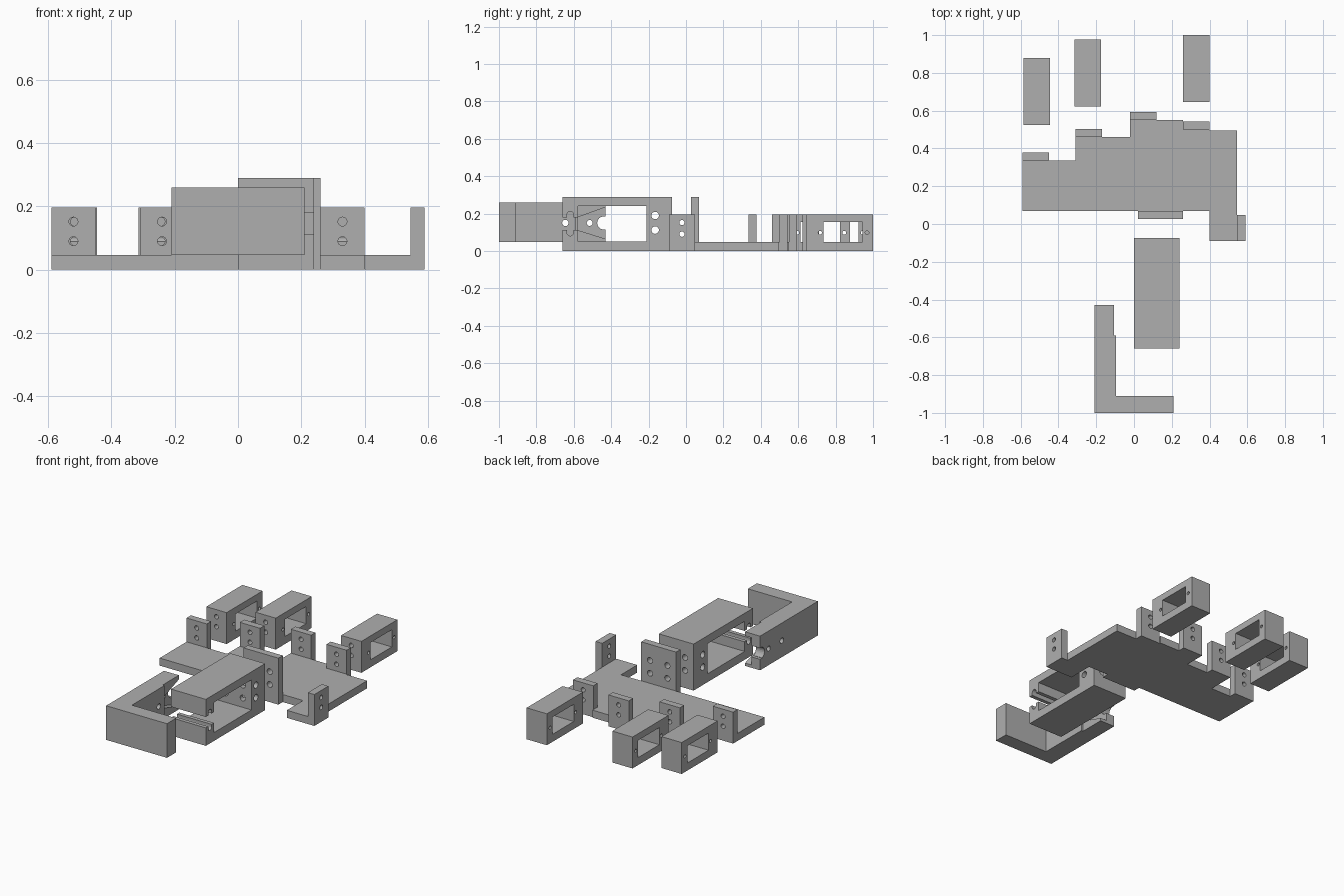
import bpy, bmesh
from mathutils import Matrix

if "Cube" in bpy.data.objects:
    bpy.data.objects.remove(bpy.data.objects["Cube"], do_unlink=True)

grey = bpy.data.materials.new("plain grey")
grey.use_nodes = True
colour = (0.43, 0.43, 0.43, 1)
grey.diffuse_color = colour
grey.node_tree.nodes["Principled BSDF"].inputs["Base Color"].default_value = colour


def finish(bm, name):
    bmesh.ops.recalc_face_normals(bm, faces=bm.faces[:])
    mesh = bpy.data.meshes.new(name)
    bm.to_mesh(mesh)
    bm.free()
    mesh.materials.append(grey)
    ob = bpy.data.objects.new(name, mesh)
    bpy.context.collection.objects.link(ob)
    return ob


def box(name, x, y, z):
    """Box from its three (low, high) ranges."""
    bm = bmesh.new()
    bmesh.ops.create_cube(bm, size=1)
    for v in bm.verts:
        v.co = [r[0] if c < 0 else r[1] for r, c in zip((x, y, z), v.co)]
    return finish(bm, name)


def prism(name, points, axis, low, high):
    """Outline extruded along x (points are y, z) or z (points are x, y)."""
    place = (lambda p, h: (h, *p)) if axis == "X" else (lambda p, h: (*p, h))
    bm = bmesh.new()
    face = bm.faces.new([bm.verts.new(place(p, low)) for p in points])
    out = bmesh.ops.extrude_face_region(bm, geom=[face])["geom"]
    shift = place((0, 0), high - low)
    bmesh.ops.translate(bm, verts=[g for g in out if isinstance(g, bmesh.types.BMVert)], vec=shift)
    return finish(bm, name)


def rod(centre, axis, radius, length):
    """Cylindrical cutter along x or y."""
    turn = Matrix.Rotation(1.5707963, 4, "Y" if axis == "X" else "X")
    bm = bmesh.new()
    bmesh.ops.create_cone(bm, cap_ends=True, segments=24, radius1=radius, radius2=radius,
                          depth=length, matrix=Matrix.Translation(centre) @ turn)
    return finish(bm, "cutter")


def cut(ob, cutters):
    """Subtract each cutter and remove it."""
    for c in cutters:
        mod = ob.modifiers.new("cut", "BOOLEAN")
        mod.operation, mod.solver, mod.object = "DIFFERENCE", "EXACT", c
        bpy.context.view_layer.update()
        graph = bpy.context.evaluated_depsgraph_get()
        mesh = bpy.data.meshes.new_from_object(ob.evaluated_get(graph))
        ob.modifiers.clear()
        ob.data = mesh
        bpy.data.objects.remove(c, do_unlink=True)
    ob.data.name = ob.name


# Palm plate with stepped finger edge
prism("palm_plate", [(-.59, .07), (.40, .07), (.40, -.09), (.545, -.09), (.545, .495),
                     (.40, .495), (.40, .50), (.26, .50), (.26, .55), (-.02, .55),
                     (-.02, .46), (-.31, .46), (-.31, .335), (-.59, .335)], "Z", 0, .047)

# Upright finger mounts, each with two bolt holes
bolt_heights = (.09, .152)
for name, x, y in (("little", -.59, .335), ("ring", -.31, .46),
                   ("middle", -.02, .55), ("index", .26, .50)):
    tab = box(name + "_mount", (x, x + .14), (y, y + .043), (0, .196))
    cut(tab, [rod((x + .07, y, z), "Y", .014, .2) for z in bolt_heights])

side = box("side_mount", (.545, .59), (-.09, .048), (0, .196))
cut(side, [rod((.57, -.022, z), "X", .014, .2) for z in bolt_heights])

# Tall thumb mount with four bolt holes
thumb_bolts = [(x, z) for x in (.06, .18) for z in (.11, .19)]
thumb = box("thumb_mount", (.02, .26), (.027, .07), (0, .29))
cut(thumb, [rod((x + .02, .05, z), "Y", .018, .2) for x, z in thumb_bolts])

# Finger links: hollow frames with bolt holes and cross pin holes
for name, x, y in (("little", -.585, .523), ("ring", -.315, .622), ("index", .26, .645)):
    link = box(name + "_link", (x, x + .14), (y, y + .355), (0, .196))
    mid = x + .07
    cut(link, [box("cutter", (x - .1, x + .24), (y + .09, y + .30), (.047, .154))]
        + [rod((mid, y, z), "Y", .014, .15) for z in bolt_heights]
        + [rod((mid, y + d, .098), "X", .010, .4) for d in (.072, .323)])

# Thumb frame: large window, bolt holes and hinge slot in the front wall
frame = box("thumb_frame", (0, .24), (-.66, -.075), (0, .29))
across = (-.1, .34)
cut(frame, [box("cutter", across, (-.578, -.21), (.052, .24)),
            box("cutter", across, (-.7, -.55), (.112, .18)),
            box("cutter", across, (-.636, -.602), (.098, .195)),
            rod((.12, -.619, .098), "X", .017, .44),
            rod((.12, -.619, .195), "X", .017, .44)]
    + [rod((.12, -.165, z), "X", .02, .44) for z in (.112, .19)]
    + [rod((x, -.14, z), "Y", .018, .2) for x, z in thumb_bolts])

# Thumb tip: L-shaped arm with flared recess, pin holes and open hinge notch
tip = prism("thumb_tip", [(-.21, -1), (.21, -1), (.21, -.91), (-.095, -.91),
                          (-.095, -.59), (-.107, -.59), (-.107, -.43), (-.21, -.43)],
            "Z", .047, .26)
flare = [(-.58, .112), (-.42, .062), (-.42, .238), (-.58, .18)]
cut(tip, [prism("cutter", flare, "X", -.15, 0),
          rod((-.15, -.645, .15), "X", .017, .3),
          rod((-.15, -.515, .15), "X", .016, .3),
          box("cutter", (-.3, 0), (-.45, -.4), (.115, .185)),
          rod((-.15, -.44, .15), "X", .035, .3)])
